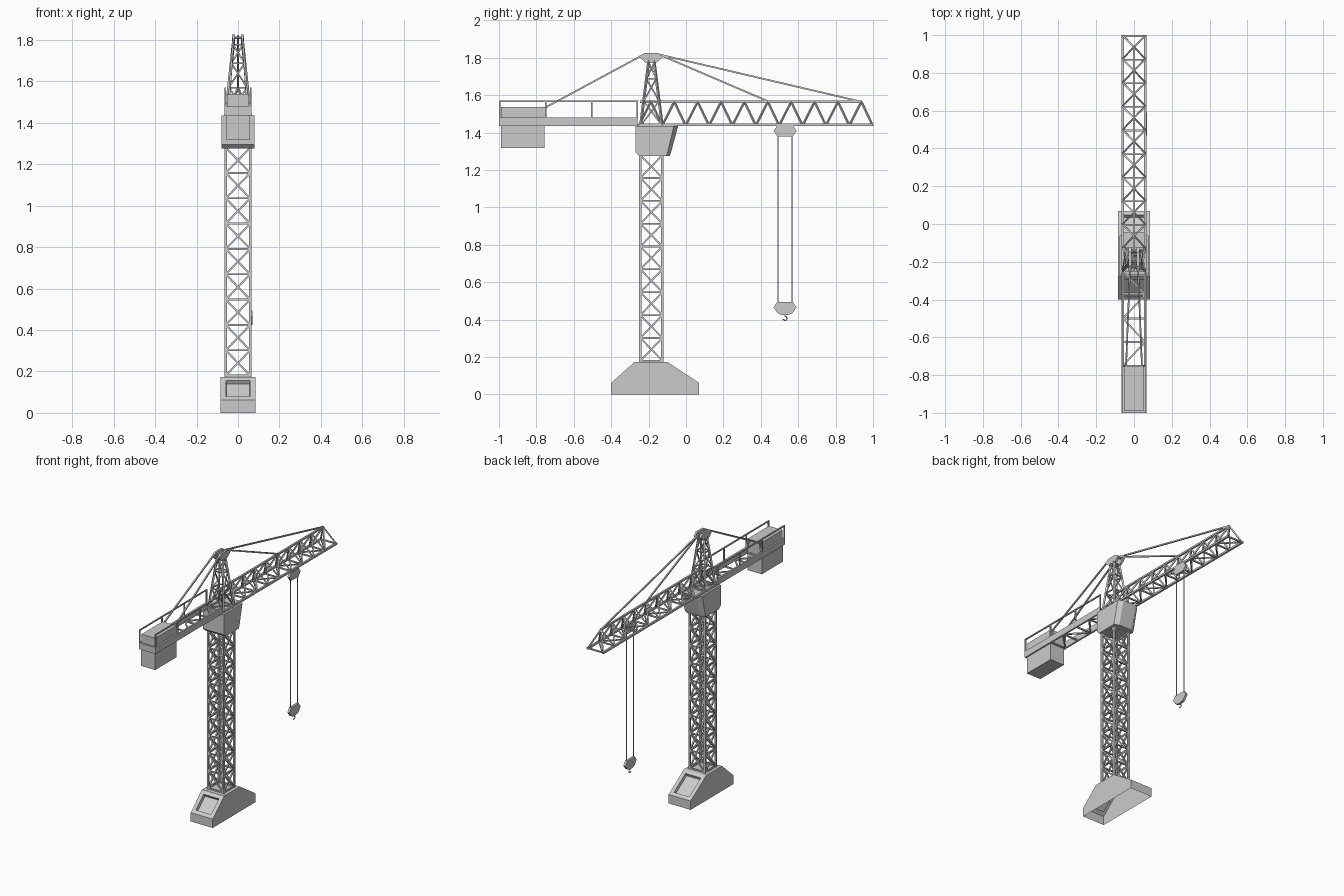
import bpy, bmesh, math
from mathutils import Vector, Matrix

if "Cube" in bpy.data.objects:
    bpy.data.objects.remove(bpy.data.objects["Cube"])


def finish(name, bm):
    me = bpy.data.meshes.new(name)
    bmesh.ops.recalc_face_normals(bm, faces=bm.faces)
    bm.to_mesh(me)
    bm.free()
    ob = bpy.data.objects.new(name, me)
    bpy.context.collection.objects.link(ob)
    return ob


def add_box(bm, x, y, z):
    m = Matrix.Translation((sum(x) / 2, sum(y) / 2, sum(z) / 2))
    s = Matrix.Diagonal((x[1] - x[0], y[1] - y[0], z[1] - z[0], 1))
    bmesh.ops.create_cube(bm, size=1, matrix=m @ s)


def add_bar(bm, a, b, t=0.009, sides=4):
    a, b = Vector(a), Vector(b)
    d = b - a
    rot = d.to_track_quat('Z', 'Y').to_matrix().to_4x4()
    m = Matrix.Translation((a + b) / 2) @ rot
    if sides == 4:
        bmesh.ops.create_cube(bm, size=1, matrix=m @ Matrix.Diagonal((t, t, d.length, 1)))
    else:
        bmesh.ops.create_cone(bm, cap_ends=True, segments=sides, radius1=t / 2,
                              radius2=t / 2, depth=d.length, matrix=m)


def add_plate(bm, profile, x0, x1):
    # y-z outline extruded along x
    f = bm.faces.new([bm.verts.new((x0, y, z)) for y, z in profile])
    r = bmesh.ops.extrude_face_region(bm, geom=[f])
    bmesh.ops.translate(bm, vec=(x1 - x0, 0, 0),
                        verts=[v for v in r['geom'] if isinstance(v, bmesh.types.BMVert)])


YC = -0.185  # mast axis

# Foundation: hollow shell with recessed panels on both slopes
bm = bmesh.new()
add_plate(bm, [(-.40, 0), (.07, 0), (.07, .062), (-.10, .174), (-.275, .174), (-.40, .062)],
          -.085, .085)
bmesh.ops.recalc_face_normals(bm, faces=bm.faces)
bm.normal_update()
slopes = [f for f in bm.faces if abs(f.normal.y) > .2 and abs(f.normal.z) > .2]
bottom = [f for f in bm.faces if f.normal.z < -.9]
bmesh.ops.inset_individual(bm, faces=slopes, thickness=.037)
bmesh.ops.inset_individual(bm, faces=slopes, thickness=.005, depth=-.02)
bmesh.ops.delete(bm, geom=bottom, context='FACES_ONLY')
finish("foundation", bm)

# Mast: four chords, rings and crossed braces
bm = bmesh.new()
R, Z0, Z1, N = .059, .17, 1.28, 9
corners = [(-R, YC - R), (R, YC - R), (R, YC + R), (-R, YC + R)]
for c in corners:
    add_bar(bm, (*c, Z0), (*c, Z1), .013)
step = (Z1 - .18) / N
for i in range(N + 1):
    z = .18 + i * step
    for k in range(4):
        p, q = corners[k], corners[(k + 1) % 4]
        add_bar(bm, (*p, z), (*q, z))
        if i < N:
            add_bar(bm, (*p, z), (*q, z + step))
            add_bar(bm, (*q, z), (*p, z + step))
finish("mast", bm)

# Cab with slanted front and narrowed front corners
bm = bmesh.new()
rings = []
for z, back, side, front in ((1.276, -.25, -.105, -.087), (1.295, -.27, -.098, -.08),
                             (1.436, -.27, -.065, -.042)):
    pts = [(-.08, back), (.08, back), (.08, side), (.05, front), (-.05, front), (-.08, side)]
    rings.append([bm.verts.new((x, y, z)) for x, y in pts])
for lo, hi in zip(rings, rings[1:]):
    for k in range(6):
        bm.faces.new((lo[k], lo[(k + 1) % 6], hi[(k + 1) % 6], hi[k]))
bm.faces.new(rings[0])
bm.faces.new(rings[-1])
finish("cab", bm)

# Jib: triangular truss
bm = bmesh.new()
ZB, ZT, W, B = 1.442, 1.565, .059, .125
for s in (-W, W):
    add_bar(bm, (s, -.25, ZB), (s, 1, ZB), .013)
add_bar(bm, (0, -.245, ZT), (0, .94, ZT), .012)
for i in range(10):
    y = 1 - i * B
    add_bar(bm, (-W, y - .005, ZB), (W, y - .005, ZB))
    s = W if i % 2 else -W
    add_bar(bm, (s, y, ZB), (-s, y - B, ZB), .008)
    for s in (-W, W):
        add_bar(bm, (s, y - .004, ZB), (0, y - B / 2, ZT))
        add_bar(bm, (0, y - B / 2, ZT), (s, y - B, ZB))
finish("jib", bm)

# Counter-jib: side beams, end beam and floor bracing
bm = bmesh.new()
for s in (-1, 1):
    add_box(bm, sorted((s * .053, s * .065)), (-1, -.26), (1.436, 1.48))
add_box(bm, (-.053, .053), (-1, -.988), (1.436, 1.48))
for i in range(5):
    y = -.25 - i * B
    s = W if i % 2 else -W
    add_bar(bm, (-W, y, ZB), (W, y, ZB))
    if i < 4:
        add_bar(bm, (s, y, ZB), (-s, y - B, ZB))
finish("counter_jib", bm)

# Handrails
bm = bmesh.new()
for s in (-.061, .061):
    add_bar(bm, (s, -1, 1.567), (s, -.255, 1.567), .008)
    for y in (-.996, -.75, -.505, -.26):
        add_bar(bm, (s, y, 1.47), (s, y, 1.567), .008)
finish("handrails", bm)

# Counterweights above and below the deck
bm = bmesh.new()
add_box(bm, (-.053, .053), (-.988, -.755), (1.436, 1.538))
add_box(bm, (-.055, .055), (-.99, -.757), (1.318, 1.437))
finish("counterweight", bm)

# Apex tower: four leaning legs with zigzag braces
bm = bmesh.new()


def leg(sx, sy, t):
    return Vector((sx * (.059 + (.022 - .059) * t), YC + sy * (.058 + (.014 - .058) * t),
                   1.436 + .35 * t))


levels = (0, .38, .72, .97)
signs = [(-1, -1), (1, -1), (1, 1), (-1, 1)]
for sg in signs:
    add_bar(bm, leg(*sg, 0), leg(*sg, 1), .011)
for k in range(4):
    p, q = signs[k], signs[(k + 1) % 4]
    for i, t in enumerate(levels):
        add_bar(bm, leg(*p, t), leg(*q, t), .007)
        if i < 3:
            a, b = (p, q) if i % 2 else (q, p)
            add_bar(bm, leg(*a, t), leg(*b, levels[i + 1]), .007)
finish("apex_tower", bm)

# Apex plates with joining pins
bm = bmesh.new()
cap = [(-.248, 1.806), (-.222, 1.826), (-.148, 1.826), (-.122, 1.806), (-.155, 1.776), (-.218, 1.776)]
for s in (-1, 1):
    add_plate(bm, cap, s * .014, s * .028)
for y in (-.225, -.145):
    add_bar(bm, (-.02, y, 1.81), (.02, y, 1.81), .012, 8)
finish("apex_plates", bm)

# Tie rods
bm = bmesh.new()
for y in (.44, .93):
    add_bar(bm, (0, -.145, 1.818), (0, y, 1.567), .009)
for s in (-1, 1):
    add_bar(bm, (s * .021, -.225, 1.818), (s * .042, -.75, 1.535), .009)
    add_bar(bm, (s * .042, -.75, 1.535), (s * .059, -.75, 1.46), .009)
finish("tie_rods", bm)

# Trolley, hoist ropes and hook block hang beneath one jib chord
XH0, XH1, XH = .053, .069, .061
bm = bmesh.new()
add_plate(bm, [(.468, 1.408), (.487, 1.437), (.572, 1.437), (.591, 1.408), (.568, 1.378), (.491, 1.378)],
          XH0, XH1)
finish("trolley", bm)

bm = bmesh.new()
for y in (.492, .566):
    add_bar(bm, (XH, y, .48), (XH, y, 1.39), .006, 6)
finish("hoist_ropes", bm)

bm = bmesh.new()
add_plate(bm, [(.468, .465), (.487, .494), (.572, .494), (.591, .465), (.568, .434), (.545, .425),
               (.514, .425), (.491, .434)], XH0, XH1)
finish("hook_block", bm)

bm = bmesh.new()
pts = [Vector((XH, .53, .43)), Vector((XH, .53, .418))]
for k in range(7):
    a = math.radians(90 - k * 42)
    pts.append(Vector((XH, .529 + .011 * math.cos(a), .407 + .011 * math.sin(a))))
for p, q in zip(pts, pts[1:]):
    add_bar(bm, p, q, .006, 6)
finish("hook", bm)
